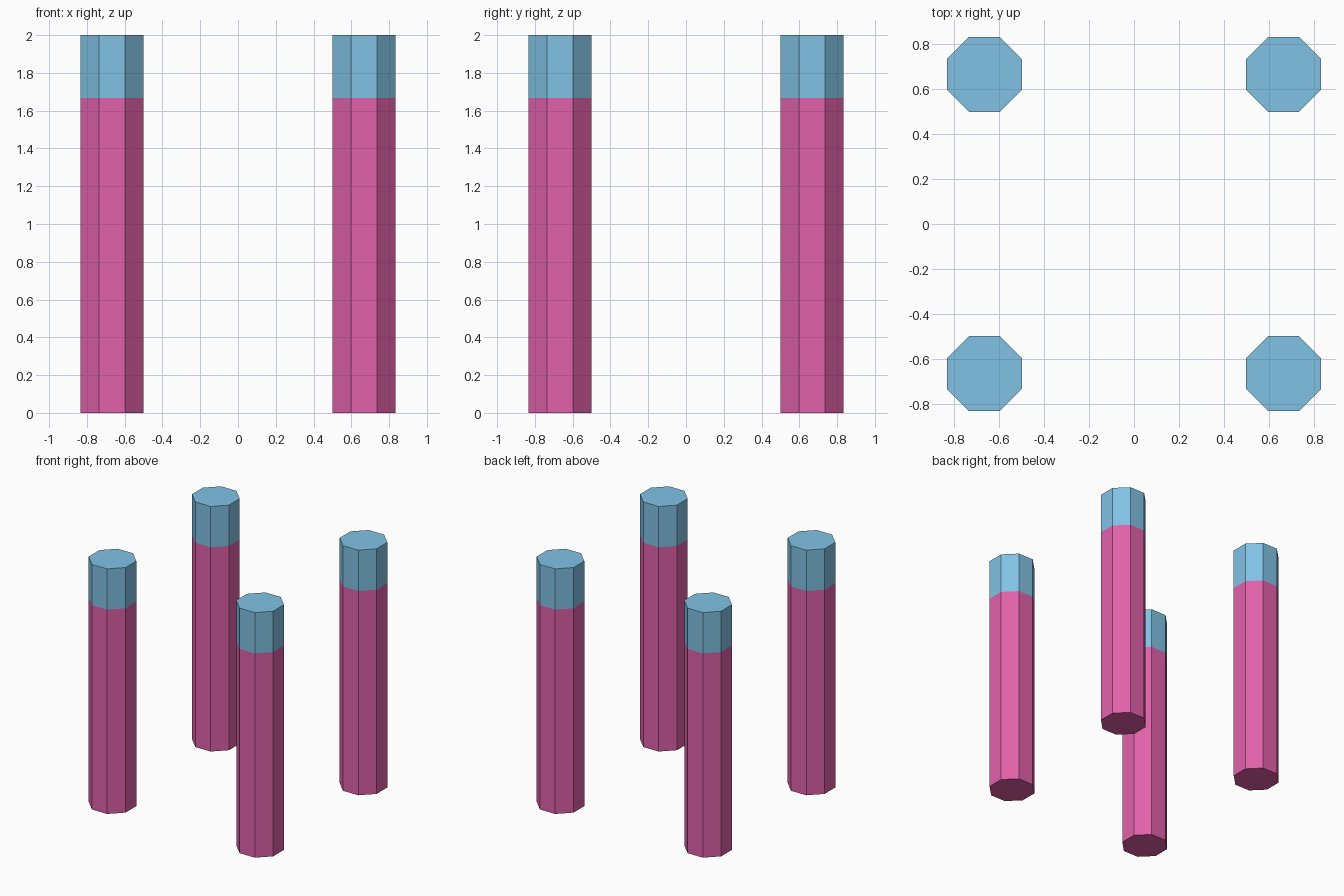
import bpy, bmesh
from math import cos, pi
from mathutils import Matrix

if "Cube" in bpy.data.objects:
    bpy.data.objects.remove(bpy.data.objects["Cube"])

APOTHEM = 1 / 6
OFFSET = 2 / 3
JOINT = 5 / 3
HEIGHT = 2.0


def material(name, color):
    mat = bpy.data.materials.new(name)
    mat.diffuse_color = color
    mat.use_nodes = True
    mat.node_tree.nodes["Principled BSDF"].inputs["Base Color"].default_value = mat.diffuse_color
    return mat


def octagon_prism(name, z0, z1, mat, open_end):
    """Flat-sided octagonal prism, left open at the end that meets its neighbour."""
    bm = bmesh.new()
    turn = Matrix.Translation((0, 0, (z0 + z1) / 2)) @ Matrix.Rotation(pi / 8, 4, 'Z')
    radius = APOTHEM / cos(pi / 8)
    bmesh.ops.create_cone(bm, cap_ends=True, segments=8, radius1=radius,
                          radius2=radius, depth=z1 - z0, matrix=turn)
    bm.normal_update()
    hidden = [f for f in bm.faces if f.normal.z * open_end > 0.9]
    bmesh.ops.delete(bm, geom=hidden, context='FACES_ONLY')
    mesh = bpy.data.meshes.new(name)
    bm.to_mesh(mesh)
    bm.free()
    mesh.materials.append(mat)
    return mesh


pink = material("pink", (0.75, 0.12, 0.40, 1))
blue = material("blue", (0.22, 0.54, 0.78, 1))

# Shared meshes: long pink shaft and short blue top
shaft = octagon_prism("shaft", 0, JOINT, pink, 1)
top = octagon_prism("top", JOINT, HEIGHT, blue, -1)

# Four posts, one at each corner
for sx, side in ((-1, "left"), (1, "right")):
    for sy, end in ((-1, "front"), (1, "back")):
        for part, mesh in (("post_shaft", shaft), ("post_top", top)):
            obj = bpy.data.objects.new(f"{end}_{side}_{part}", mesh)
            obj.location = (sx * OFFSET, sy * OFFSET, 0)
            bpy.context.collection.objects.link(obj)
